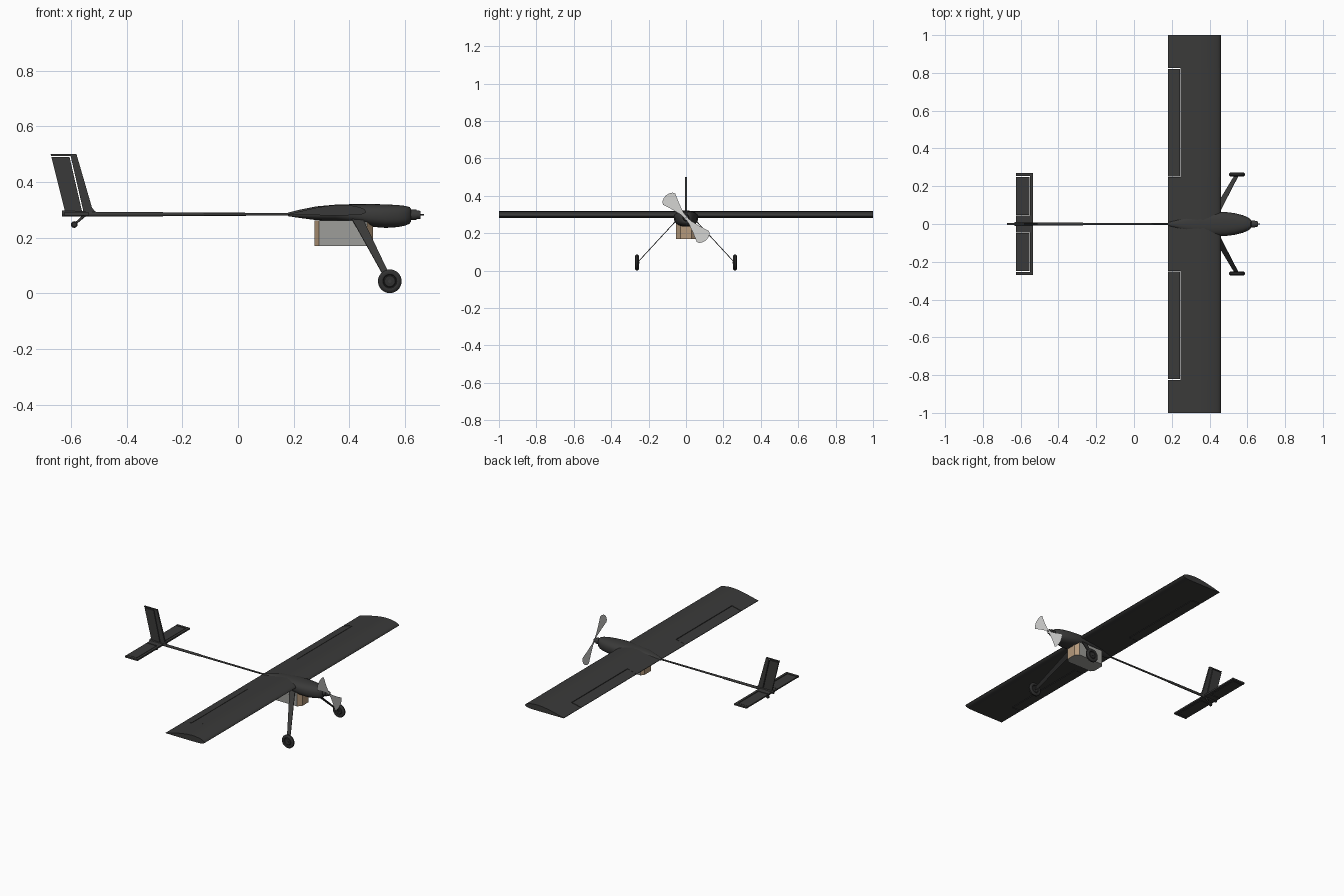
import bpy, bmesh, math
from mathutils import Vector

if "Cube" in bpy.data.objects:
    bpy.data.objects.remove(bpy.data.objects["Cube"])


def mat(name, r, g, b):
    m = bpy.data.materials.new(name)
    m.diffuse_color = (r, g, b, 1)
    m.use_nodes = True
    m.node_tree.nodes["Principled BSDF"].inputs["Base Color"].default_value = m.diffuse_color
    return m


DARK = mat("charcoal_film", 0.042, 0.042, 0.041)
RUBBER = mat("black_rubber", 0.03, 0.03, 0.03)
GREY = mat("grey_panel", 0.34, 0.34, 0.32)
TAN = mat("tan_wood", 0.46, 0.32, 0.20)
PROP = mat("pale_prop", 0.66, 0.66, 0.65)


def make(name, verts, faces, m, smooth=True, fix=True):
    me = bpy.data.meshes.new(name)
    me.from_pydata([tuple(v) for v in verts], [], faces)
    if fix:
        bm = bmesh.new()
        bm.from_mesh(me)
        bmesh.ops.recalc_face_normals(bm, faces=bm.faces)
        bm.to_mesh(me)
        bm.free()
    ob = bpy.data.objects.new(name, me)
    bpy.context.collection.objects.link(ob)
    me.materials.append(m)
    if smooth:
        bpy.ops.object.select_all(action='DESELECT')
        ob.select_set(True)
        bpy.context.view_layer.objects.active = ob
        bpy.ops.object.shade_smooth_by_angle(angle=math.radians(35))
    return ob


def loft(name, rings, m, smooth=True):
    """Skin closed rings of equal length and cap both ends."""
    n = len(rings[0])
    verts = [v for r in rings for v in r]
    faces = [(k * n + i, k * n + (i + 1) % n, (k + 1) * n + (i + 1) % n, (k + 1) * n + i)
             for k in range(len(rings) - 1) for i in range(n)]
    faces += [tuple(range(n)), tuple(range((len(rings) - 1) * n, len(rings) * n))]
    return make(name, verts, faces, m, smooth)


def rod(name, a, b, ra, rb, m, n=16):
    a, b = Vector(a), Vector(b)
    q = (b - a).to_track_quat('Z', 'Y')
    circle = [Vector((math.cos(2 * math.pi * i / n), math.sin(2 * math.pi * i / n), 0)) for i in range(n)]
    return loft(name, [[p + q @ (c * r) for c in circle] for p, r in ((a, ra), (b, rb))], m)


def wheel(name, c, profile, m, n=32):
    """Lathe (offset along y, radius) pairs about the axle."""
    rings = [[(c[0] + r * math.cos(2 * math.pi * i / n), c[1] + y, c[2] + r * math.sin(2 * math.pi * i / n))
              for i in range(n)] for y, r in profile]
    return loft(name, rings, m)


def interp(table, t):
    for (a, za), (b, zb) in zip(table, table[1:]):
        if t <= b:
            return za + (zb - za) * (t - a) / (b - a)
    return table[-1][1]


# Wing: airfoil heights along the chord, 0 = leading edge, 1 = trailing edge
TOP = [(0, .293), (.015, .3), (.05, .306), (.12, .312), (.22, .3165), (.33, .318),
       (.48, .315), (.65, .307), (.82, .296), (1, .284)]
BOT = [(0, .293), (.015, .288), (.05, .284), (.12, .281), (.3, .280), (1, .281)]


def wing_part(name, y0, y1, x0, x1):
    t0, t1 = (.46 - x1) / .28, (.46 - x0) / .28
    ts = [t0 + (t1 - t0) * (i / 20) ** 1.6 for i in range(21)]
    ring = [(.46 - .28 * t, interp(TOP, t)) for t in ts]
    ring += [(.46 - .28 * t, interp(BOT, t) - (.0005 if t == 0 else 0)) for t in reversed(ts)]
    loft(name, [[(x, y, z) for x, z in ring] for y in (y0, y1)], DARK)


wing_part("wing_centre", -.25, .25, .18, .46)
for s, side in ((1, "left"), (-1, "right")):
    wing_part("wing_panel_" + side, s * .25, s * .826, .2475, .46)
    wing_part("wing_tip_" + side, s * .826, s * 1.0, .18, .46)
    wing_part("aileron_" + side, s * .2515, s * .821, .18, .2435)

# Fuselage pod: x, bottom, top, half width
POD = [(.18, .277, .29, .008), (.22, .271, .300, .02), (.28, .263, .312, .04), (.35, .26, .3185, .056),
       (.42, .25, .3205, .063), (.48, .239, .3205, .064), (.53, .235, .3195, .058), (.575, .238, .317, .047),
       (.6, .243, .314, .037), (.616, .25, .31, .026), (.621, .258, .304, .017)]


def pod_ring(x, lo, hi, w, n=32):
    pts = []
    for i in range(n):
        c, s = math.cos(2 * math.pi * i / n), math.sin(2 * math.pi * i / n)
        pts.append((x, w * math.copysign(abs(c) ** .8, c),
                    (lo + hi) / 2 + (hi - lo) / 2 * math.copysign(abs(s) ** .8, s)))
    return pts


loft("fuselage_pod", [pod_ring(*p) for p in POD], DARK)

# Motor, shaft and propeller
rod("motor", (.61, 0, .282), (.64, 0, .282), .019, .019, DARK, 24)
rod("motor_cap", (.64, 0, .282), (.656, 0, .282), .016, .014, DARK, 24)
rod("prop_shaft", (.65, 0, .282), (.667, 0, .282), .003, .002, DARK, 12)
u, v = Vector((0, -.67, .742)), Vector((0, .742, .67))
outline = [(0, -.006), (.03, -.009), (.08, -.024), (.135, -.044), (.148, -.037), (.158, -.018),
           (.161, 0), (.158, .018), (.148, .037), (.135, .044), (.08, .024), (.03, .009), (0, .006)]
for k, nm in ((1, "upper"), (-1, "lower")):
    pts = [Vector((.658, 0, .282)) + k * (u * a + v * b) for a, b in outline]
    make("propeller_blade_" + nm, pts, [tuple(range(len(pts)))], PROP, False, False)

# Payload box: chamfered ends in tan, sides and bottom grey
plan = [(.275, -.034), (.29, -.054), (.464, -.054), (.485, -.03),
        (.485, .03), (.464, .054), (.29, .054), (.275, .034)]
box = loft("payload_box", [[(x, y, z) for x, y in plan] for z in (.17, .262)], GREY, False)
box.data.materials.append(TAN)
for f in box.data.polygons:
    if abs(f.normal.x) > .3:
        f.material_index = 1

# Tail boom
rod("tail_boom", (.22, 0, .284), (-.28, 0, .284), .005, .006, DARK)
rod("tail_boom_rear", (-.27, 0, .284), (-.632, 0, .284), .0075, .0085, DARK)


def plate(name, pts, axis, lo, hi):
    """Extrude an outline in x and one other axis along y or z."""
    def at(p, d):
        return (p[0], d, p[1]) if axis == 'y' else (p[0], p[1], d)
    loft(name, [[at(p, d) for p in pts] for d in (lo, hi)], DARK, False)


def rect(x0, x1, y0, y1):
    return [(x0, y0), (x1, y0), (x1, y1), (x0, y1)]


# Stabiliser with elevators set in narrow gaps
plate("stabiliser", rect(-.55, -.535, -.27, .27), 'z', .28, .29)
plate("stabiliser_centre", rect(-.625, -.55, -.044, .044), 'z', .28, .29)
for s, side in ((1, "left"), (-1, "right")):
    plate("stabiliser_tip_" + side, rect(-.625, -.55, s * .254, s * .27), 'z', .28, .29)
    plate("elevator_" + side, rect(-.625, -.554, s * .048, s * .25), 'z', .281, .289)

# Fin with rudder
plate("fin", [(-.553, .285), (-.505, .285), (-.524, .307), (-.58, .5), (-.673, .5), (-.671, .494),
              (-.601, .494)], 'y', -.005, .005)
plate("rudder", [(-.62, .29), (-.559, .29), (-.605, .49), (-.67, .49)], 'y', -.004, .004)
rod("fin_mount", (-.51, 0, .287), (-.632, 0, .287), .007, .01, DARK)

# Tail wheel
rod("tail_wheel_strut", (-.55, 0, .28), (-.588, 0, .247), .005, .004, DARK, 12)
wheel("tail_wheel", (-.588, 0, .247), [(-.006, .008), (-.003, .012), (.003, .012), (.006, .008)], RUBBER, 20)

# Main landing gear
TYRE = [(-.007, .009), (-.007, .019), (-.004, .022), (-.009, .025), (-.011, .031), (-.009, .038), (-.004, .0425),
        (.004, .0425), (.009, .038), (.011, .031), (.009, .025), (.004, .022), (.007, .019), (.007, .009)]
for s, side in ((1, "left"), (-1, "right")):
    rings = []
    for x0, x1, y, z in ((.405, .445, .045, .272), (.53, .552, .252, .048)):
        rings.append([(x0, s * y, z), (x1, s * y, z), (x1, s * (y + .003), z + .003), (x0, s * (y + .003), z + .003)])
    loft("gear_leg_" + side, rings, DARK, False)
    wheel("main_wheel_" + side, (.545, s * .262, .0435), TYRE, RUBBER)
    rod("axle_" + side, (.545, s * .248, .0435), (.545, s * .273, .0435), .006, .006, DARK)
